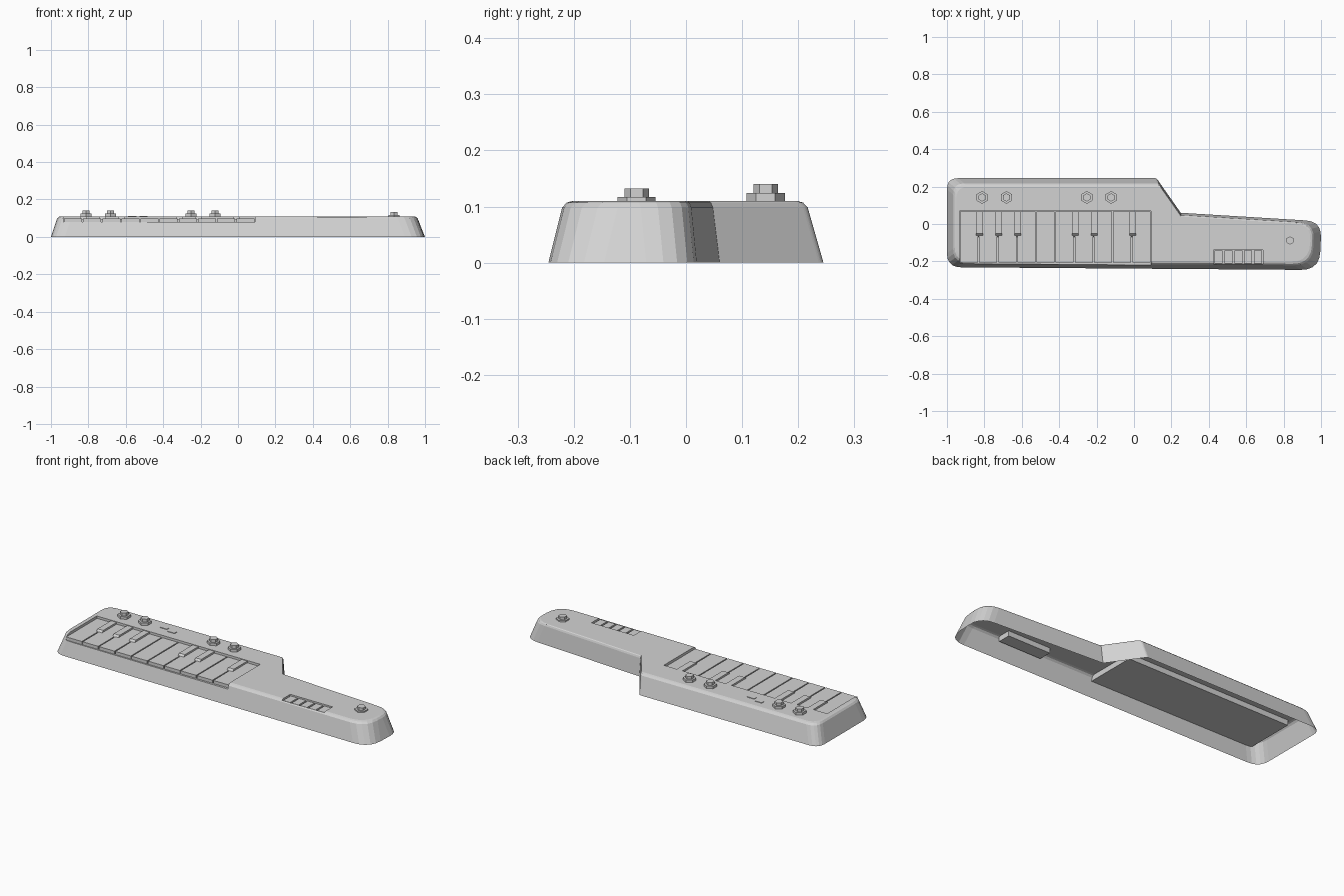
import bpy, bmesh, math
from mathutils import Vector

if "Cube" in bpy.data.objects:
    bpy.data.objects.remove(bpy.data.objects["Cube"])

grey = bpy.data.materials.new("light_grey")
grey.diffuse_color = (0.65, 0.65, 0.65, 1)
grey.use_nodes = True
grey.node_tree.nodes["Principled BSDF"].inputs["Base Color"].default_value = grey.diffuse_color


def add_object(name, bm):
    bmesh.ops.recalc_face_normals(bm, faces=bm.faces[:])
    mesh = bpy.data.meshes.new(name)
    bm.to_mesh(mesh)
    bm.free()
    mesh.materials.append(grey)
    ob = bpy.data.objects.new(name, mesh)
    bpy.context.collection.objects.link(ob)
    return ob


def box(name, x0, x1, y0, y1, z0, z1, front_slope=0.0):
    bm = bmesh.new()
    bmesh.ops.create_cube(bm, size=1)
    for v in bm.verts:
        top, front = v.co.z > 0, v.co.y < 0
        v.co = (x1 if v.co.x > 0 else x0,
                y0 if front else y1,
                z1 if top else z0)
        if top and front:
            v.co.y += front_slope
    return add_object(name, bm)


# Body outline: corner x, corner y, rounding, side inset and rim inset of the next edge
corners = [
    (-1.0, -0.231, 0.075, 0.024, 0.018),
    (0.992, -0.246, 0.10, 0.038, 0.018),
    (1.003, 0.014, 0.085, 0.012, 0.008),
    (0.25, 0.06, 0.0, 0.006, 0.004),
    (0.12, 0.245, 0.01, 0.028, 0.018),
    (-1.0, 0.245, 0.06, 0.033, 0.018),
]


def outline(side, rim):
    """Inset each edge by its own distance, then round the corners."""
    n = len(corners)
    lines = []
    for i, c in enumerate(corners):
        a = Vector(c[:2])
        d = (Vector(corners[(i + 1) % n][:2]) - a).normalized()
        lines.append((a + Vector((-d.y, d.x)) * (c[3] * side + c[4] * rim), d))
    pts = []
    for i, c in enumerate(corners):
        (p, d), (q, e) = lines[i - 1], lines[i]
        t = (q - p).cross(e) / d.cross(e)
        corner = p + d * t
        r = c[2]
        if r == 0:
            pts.append(corner)
            continue
        a, b = corner - d * r, corner + e * r
        for k in range(6):
            u = k / 5
            pts.append(a * (1 - u) ** 2 + corner * 2 * u * (1 - u) + b * u * u)
    return pts


# Body: tapered wall, chamfered rim and flat deck
bm = bmesh.new()
rings = []
for side, rim, z in ((0, 0, 0), (1, 0, 0.098), (1, 0.45, 0.107), (1, 1, 0.11)):
    rings.append([bm.verts.new((p.x, p.y, z)) for p in outline(side, rim)])
for lo, hi in zip(rings, rings[1:]):
    for i in range(len(lo)):
        j = (i + 1) % len(lo)
        bm.faces.new((lo[i], lo[j], hi[j], hi[i]))
bm.faces.new(rings[-1])
bm.faces.new(rings[0][::-1])
body = add_object("body_shell", bm)

# Recesses for the keyboard and the neck buttons
KX0, KX1, KY0, KY1 = -0.933, 0.09, -0.207, 0.07
BX0, BX1, BY0, BY1 = 0.425, 0.69, -0.213, -0.14
cutters = [
    box("keyboard_cutter", KX0, KX1, -0.4, KY1, 0.08, 0.2),
    box("button_cutter", BX0, BX1, BY0, BY1, 0.081, 0.2),
]
for c in cutters:
    c.hide_render = True
    c.hide_set(True)
    m = body.modifiers.new("recess", 'BOOLEAN')
    m.operation = 'DIFFERENCE'
    m.solver = 'EXACT'
    m.object = c
deps = bpy.context.evaluated_depsgraph_get()
cut_mesh = bpy.data.meshes.new_from_object(body.evaluated_get(deps))
body.modifiers.clear()
body.data = cut_mesh
for c in cutters:
    bpy.data.objects.remove(c)

# Open underside
bm = bmesh.new()
bm.from_mesh(body.data)
under = [f for f in bm.faces if all(v.co.z < 1e-4 for v in f.verts)]
bmesh.ops.delete(bm, geom=under, context='FACES')
bm.to_mesh(body.data)
bm.free()

# Long keys and the short raised keys between them
pitch = (KX1 - KX0) / 10
gap = 0.003
for i in range(10):
    x = KX0 + i * pitch
    box(f"long_key_{i}", x + gap, x + pitch - gap, KY0, KY1 - 0.002, 0.08, 0.098)
for i in (1, 2, 3, 6, 7, 9):
    x = KX0 + i * pitch + 0.005
    box(f"short_key_{i}", x - 0.018, x + 0.018, -0.07, KY1 - 0.002, 0.09, 0.108, 0.018)

# Neck buttons
step = (BX1 - BX0) / 5
for i in range(5):
    x = BX0 + i * step
    box(f"neck_button_{i}", x + 0.005, x + step - 0.005, BY0 + 0.003, BY1 - 0.003, 0.081, 0.103)


# Two-tier hexagonal knobs
def knob(name, x, y, z0, z1, z2):
    bm = bmesh.new()
    for r, lo, hi in ((0.034, z0, z1), (0.022, z1, z2)):
        ring = [[bm.verts.new((x + r * math.sin(k * math.pi / 3),
                               y + r * math.cos(k * math.pi / 3), z))
                 for k in range(6)] for z in (lo, hi)]
        for k in range(6):
            j = (k + 1) % 6
            bm.faces.new((ring[0][k], ring[0][j], ring[1][j], ring[1][k]))
        bm.faces.new(ring[1])
        bm.faces.new(ring[0][::-1])
    add_object(name, bm)


for i, x in enumerate((-0.812, -0.682, -0.252, -0.122)):
    knob(f"body_knob_{i}", x, 0.142, 0.11, 0.124, 0.14)
knob("neck_knob", 0.834, -0.088, 0.11, 0.117, 0.132)

# Small raised switches between the knobs
for i, (x, y) in enumerate(((-0.565, 0.15), (-0.505, 0.132))):
    box(f"switch_{i}", x - 0.022, x + 0.022, y - 0.01, y + 0.01, 0.109, 0.113)
